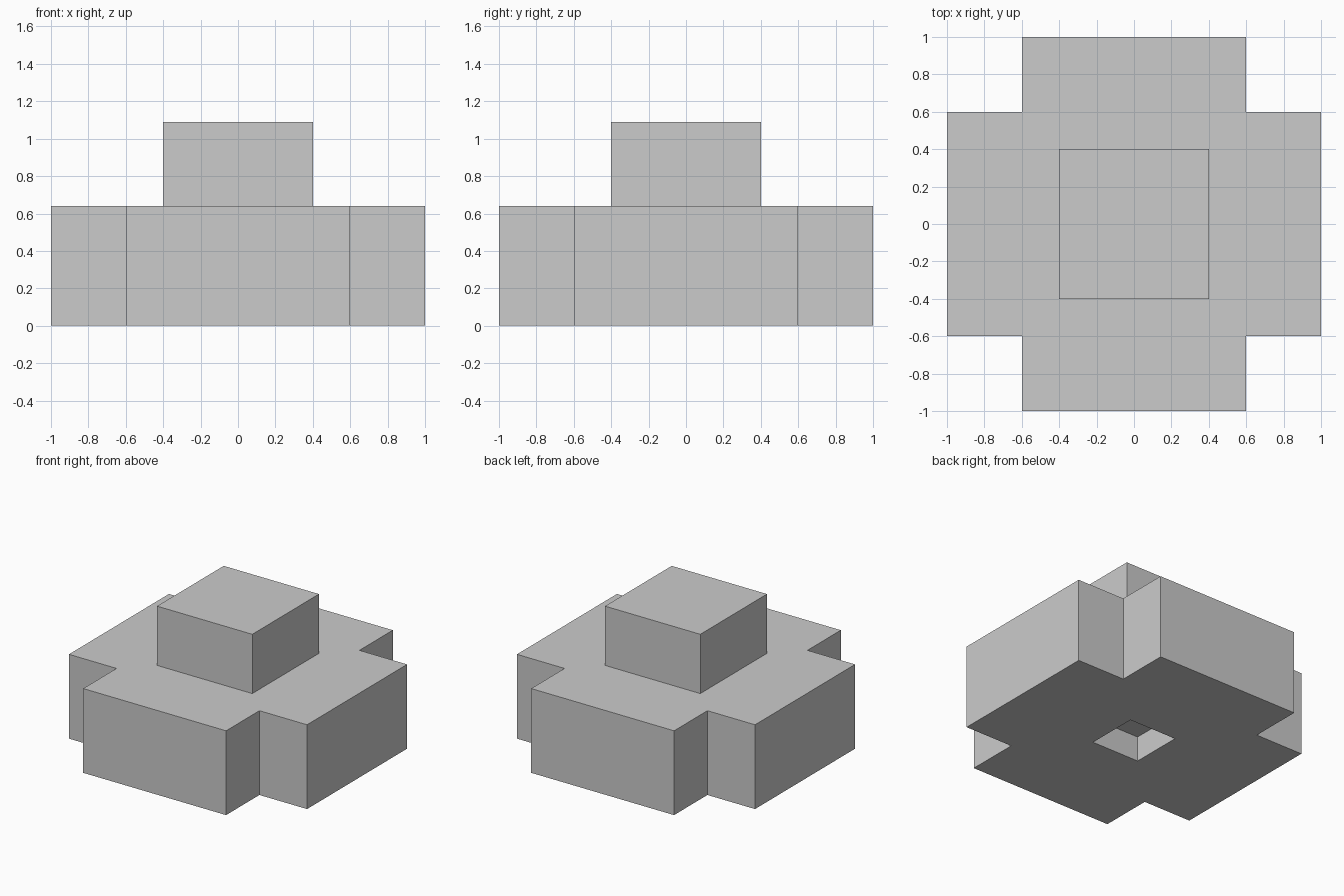
import bpy
import bmesh

if "Cube" in bpy.data.objects:
    bpy.data.objects.remove(bpy.data.objects["Cube"], do_unlink=True)

GREY = (0.6, 0.6, 0.6, 1.0)
ARM, HALF = 1.0, 0.6          # reach and half width of the cross arms
BASE_H, TOP_H = 0.64, 1.09    # base and block heights
BLOCK, SOCKET, DEPTH = 0.4, 0.2, 0.19

grey = bpy.data.materials.new("plain grey")
grey.use_nodes = True
grey.diffuse_color = GREY
grey.node_tree.nodes["Principled BSDF"].inputs["Base Color"].default_value = GREY


def square(half):
    return [(-half, -half), (half, -half), (half, half), (-half, half)]


# Cross outline: one notched corner turned through four quarters
outline = []
corner = [(HALF, -ARM), (HALF, -HALF), (ARM, -HALF)]
for turn in range(4):
    outline += corner
    corner = [(-y, x) for x, y in corner]

bm = bmesh.new()


def ring(points, z):
    verts = [bm.verts.new((x, y, z)) for x, y in points]
    edges = [bm.edges.new((a, b)) for a, b in zip(verts, verts[1:] + verts[:1])]
    return verts, edges


def walls(lower, upper):
    n = len(lower)
    for i in range(n):
        j = (i + 1) % n
        bm.faces.new((lower[i], lower[j], upper[j], upper[i]))


# Cross-shaped base
bottom, bottom_edges = ring(outline, 0)
top, top_edges = ring(outline, BASE_H)
walls(bottom, top)

# Raised block on top
block_low, block_edges = ring(square(BLOCK), BASE_H)
block_high, _ = ring(square(BLOCK), TOP_H)
walls(block_low, block_high)
bm.faces.new(block_high)

# Square socket underneath
socket_rim, socket_edges = ring(square(SOCKET), 0)
socket_roof, _ = ring(square(SOCKET), DEPTH)
walls(socket_rim, socket_roof)
bm.faces.new(socket_roof)

# Flat shoulders and underside with their square openings
for edges in (top_edges + block_edges, bottom_edges + socket_edges):
    bmesh.ops.triangle_fill(bm, edges=edges, use_beauty=True)
bmesh.ops.recalc_face_normals(bm, faces=bm.faces[:])
bmesh.ops.dissolve_limit(bm, angle_limit=0.01, verts=bm.verts[:], edges=bm.edges[:])

mesh = bpy.data.meshes.new("cross_block")
bm.to_mesh(mesh)
bm.free()
mesh.materials.append(grey)
cross_block = bpy.data.objects.new("cross_block", mesh)
bpy.context.collection.objects.link(cross_block)
